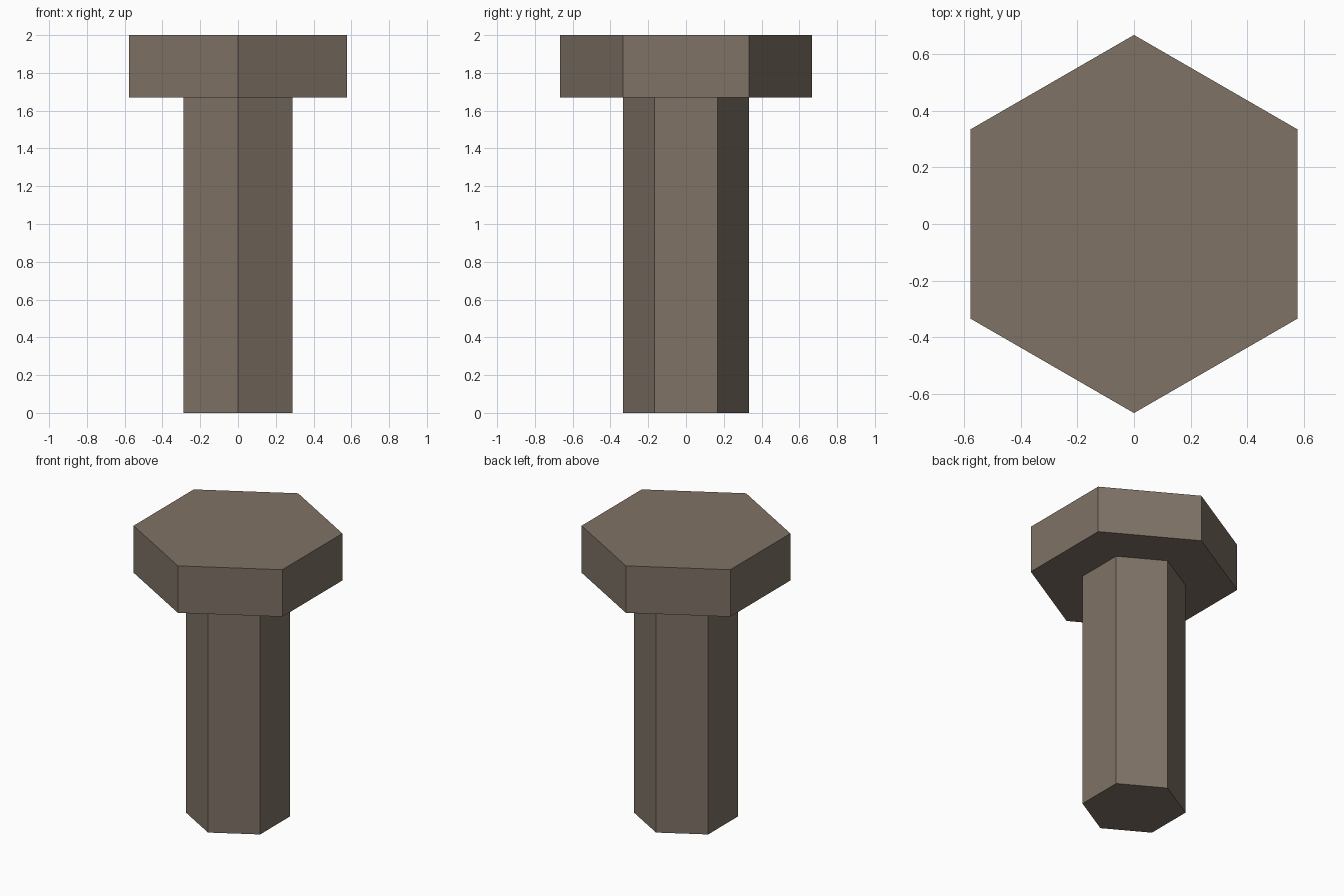
import bpy
import bmesh
from math import cos, sin, tau

cube = bpy.data.objects.get("Cube")
if cube:
    bpy.data.objects.remove(cube, do_unlink=True)

SIDES = 6
HEAD_RADIUS = 0.667
SHANK_RADIUS = 0.333
HEAD_BOTTOM = 1.67
TOP = 2.0

# Dull brown metal
metal = bpy.data.materials.new("brown_metal")
metal.use_nodes = True
colour = (0.212, 0.170, 0.133, 1)
metal.diffuse_color = colour
metal.node_tree.nodes["Principled BSDF"].inputs["Base Color"].default_value = colour


def ring(bm, radius, z):
    """Hexagon of vertices with a corner pointing to the front and back."""
    return [bm.verts.new((radius * sin(tau * i / SIDES), -radius * cos(tau * i / SIDES), z))
            for i in range(SIDES)]


# Hexagonal shank and head as one closed shell
bm = bmesh.new()
profile = [(SHANK_RADIUS, 0), (SHANK_RADIUS, HEAD_BOTTOM),
           (HEAD_RADIUS, HEAD_BOTTOM), (HEAD_RADIUS, TOP)]
rings = [ring(bm, r, z) for r, z in profile]
for low, high in zip(rings, rings[1:]):
    for i in range(SIDES):
        j = (i + 1) % SIDES
        bm.faces.new((low[i], low[j], high[j], high[i]))
bm.faces.new(rings[0][::-1])
bm.faces.new(rings[-1])
bmesh.ops.recalc_face_normals(bm, faces=bm.faces)

mesh = bpy.data.meshes.new("hex_bolt")
bm.to_mesh(mesh)
bm.free()
mesh.materials.append(metal)
bolt = bpy.data.objects.new("hex_bolt", mesh)
bpy.context.collection.objects.link(bolt)
